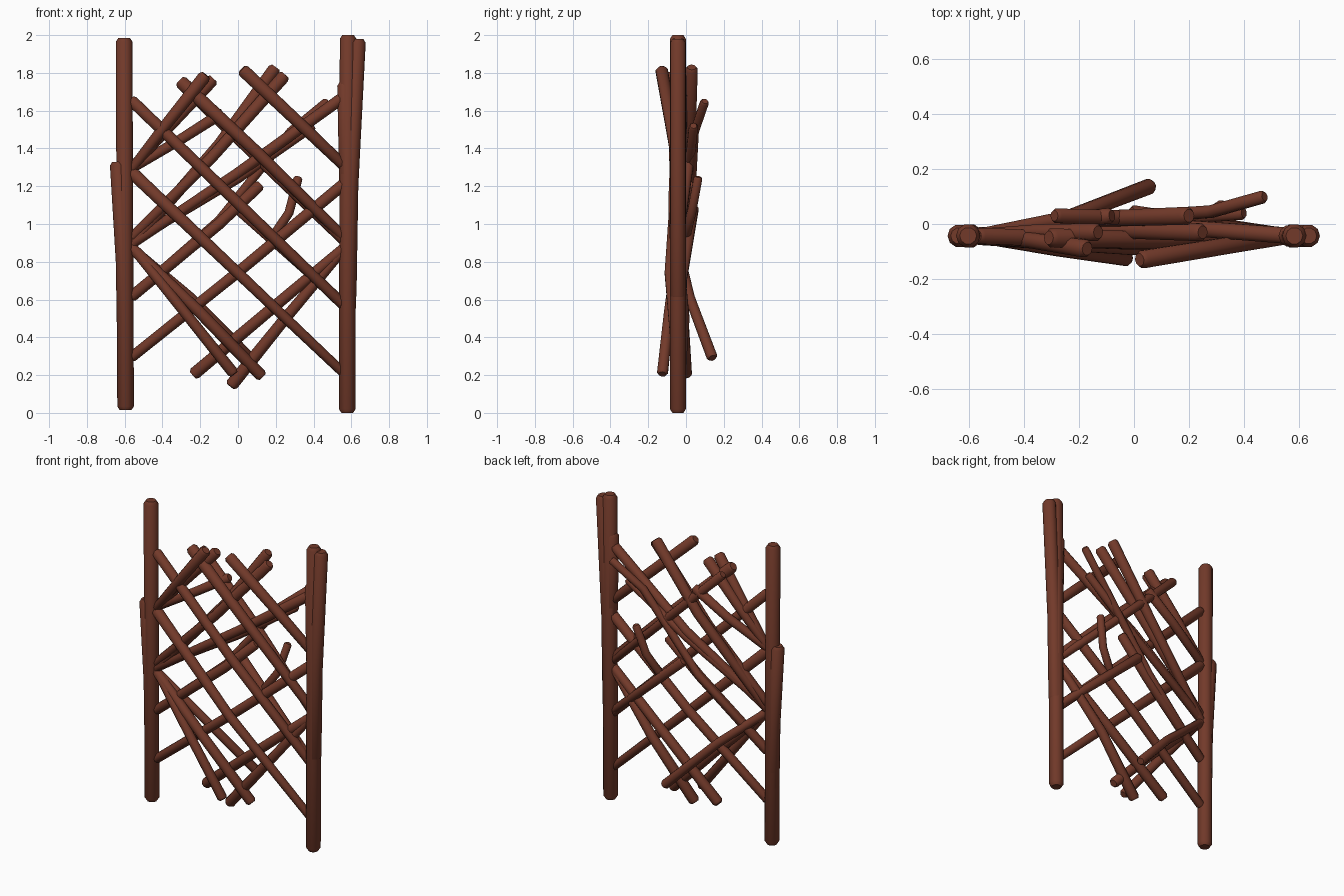
import bpy, bmesh, math
from mathutils import Vector

wood = bpy.data.materials.new("red_brown_wood")
wood.diffuse_color = (0.17, 0.042, 0.023, 1)


def stick(name, pts, r0, r1=None, sides=10):
    """Round stick along a short path, with chamfered ends."""
    r1 = r1 or r0
    p = [Vector(q) for q in pts]
    a, b = (p[1] - p[0]).normalized(), (p[-1] - p[-2]).normalized()
    n = len(p) - 1
    rings = [(p[0], r0 * .7, a), (p[0] + a * r0 * .45, r0, a)]
    for i in range(1, n):
        d = (p[i + 1] - p[i - 1]).normalized()
        rings.append((p[i], r0 + (r1 - r0) * i / n, d))
    rings += [(p[-1] - b * r1 * .45, r1, b), (p[-1], r1 * .7, b)]
    bm = bmesh.new()
    loops = []
    for c, r, d in rings:
        u = d.cross(Vector((0, 1, 0))).normalized()
        v = d.cross(u)
        loops.append([bm.verts.new(c + r * (u * math.cos(t) + v * math.sin(t)))
                      for t in (2 * math.pi * k / sides for k in range(sides))])
    for l0, l1 in zip(loops, loops[1:]):
        for k in range(sides):
            j = (k + 1) % sides
            bm.faces.new((l0[k], l0[j], l1[j], l1[k]))
    bm.faces.new(loops[0][::-1])
    bm.faces.new(loops[-1])
    bmesh.ops.recalc_face_normals(bm, faces=bm.faces)
    me = bpy.data.meshes.new(name)
    bm.to_mesh(me)
    bm.free()
    me.materials.append(wood)
    ob = bpy.data.objects.new(name, me)
    bpy.context.collection.objects.link(ob)
    bpy.ops.object.select_all(action='DESELECT')
    ob.select_set(True)
    bpy.context.view_layer.objects.active = ob
    bpy.ops.object.shade_smooth_by_angle(angle=math.radians(40))


# Upright posts, each with split side branches
Y = -0.043
stick("left_post", [(-0.595, Y, 0.015), (-0.603, Y, 1.985)], 0.044)
stick("left_post_branch", [(-0.597, Y, 0.3), (-0.605, Y, 0.8), (-0.637, Y, 1.33)], 0.042)
stick("right_post", [(0.578, Y, 0), (0.583, Y, 2)], 0.044)
stick("right_post_branch", [(0.585, Y, 0.6), (0.595, Y, 1.2), (0.635, Y, 1.98)], 0.042)
stick("right_post_twig", [(0.58, Y, 1.0), (0.565, Y, 1.75)], 0.04)

# Sticks falling to the right, woven at the front
falling = [
    ([(0.02, -0.13, 1.82), (0.36, -0.075, 1.5), (0.57, Y, 1.30)], .034, .029),
    ([(-0.31, -0.05, 1.76), (0.1, -0.06, 1.38), (0.57, Y, 0.92)], .036, .028),
    ([(-0.57, Y, 1.66), (0, -0.065, 1.11), (0.57, Y, 0.56)], .031, .029),
    ([(-0.57, Y, 1.28), (0, -0.085, 0.74), (0.57, Y, 0.20)], .034, .025),
    ([(-0.57, Y, 0.88), (-0.2, -0.06, 0.53), (0.13, -0.04, 0.19)], .03, .032),
    ([(-0.57, Y, 0.89), (-0.28, -0.09, 0.53), (-0.02, -0.125, 0.205)], .026, .03),
    ([(-0.57, Y, 0.88), (-0.25, 0.02, 0.61), (0.065, 0.14, 0.29)], .025, .029),
    ([(-0.29, 0.03, 1.73), (0.1, 0.02, 1.35), (0.57, Y, 0.90)], .028, .025),
    ([(-0.01, 0.04, 1.09), (0.57, Y, 0.57)], .03, .026),
]
# Sticks rising to the right, woven behind
rising = [
    ([(-0.57, Y, 0.29), (0, -0.02, 0.745), (0.57, Y, 1.22)], .028, .031),
    ([(-0.57, Y, 0.61), (-0.1, 0.0, 1.0), (0.12, 0.02, 1.21)], .03, .03),
    ([(-0.57, Y, 0.61), (-0.1, 0.02, 1.02), (0.28, 0.045, 1.49), (0.475, 0.10, 1.65)], .024, .024),
    ([(-0.57, Y, 0.89), (0, 0.0, 1.27), (0.57, Y, 1.68)], .027, .031),
    ([(-0.57, Y, 0.90), (0, 0.01, 1.24), (0.40, 0.04, 1.52)], .025, .025),
    ([(-0.57, Y, 0.88), (-0.1, 0.02, 1.42), (0.2, 0.03, 1.83)], .028, .034),
    ([(-0.57, Y, 0.92), (-0.15, -0.02, 1.34), (0.25, -0.03, 1.79)], .026, .034),
    ([(-0.57, Y, 1.29), (-0.35, -0.03, 1.53), (-0.13, -0.03, 1.77)], .026, .034),
    ([(-0.57, Y, 1.28), (-0.37, -0.06, 1.54), (-0.17, -0.09, 1.79)], .026, .034),
    ([(-0.57, Y, 1.29), (-0.3, 0.01, 1.45), (-0.08, 0.03, 1.59)], .026, .03),
    ([(-0.24, 0.0, 0.20), (0.2, -0.02, 0.57), (0.57, Y, 0.88)], .033, .028),
    ([(-0.04, -0.04, 0.14), (0.25, -0.01, 0.5), (0.57, Y, 0.88)], .034, .026),
    ([(0.19, 0.0, 0.94), (0.27, 0.03, 1.06), (0.32, 0.065, 1.25)], .025, .024),
]
for i, (pts, ra, rb) in enumerate(falling):
    stick(f"falling_stick_{i + 1}", pts, ra, rb)
for i, (pts, ra, rb) in enumerate(rising):
    stick(f"rising_stick_{i + 1}", pts, ra, rb)
